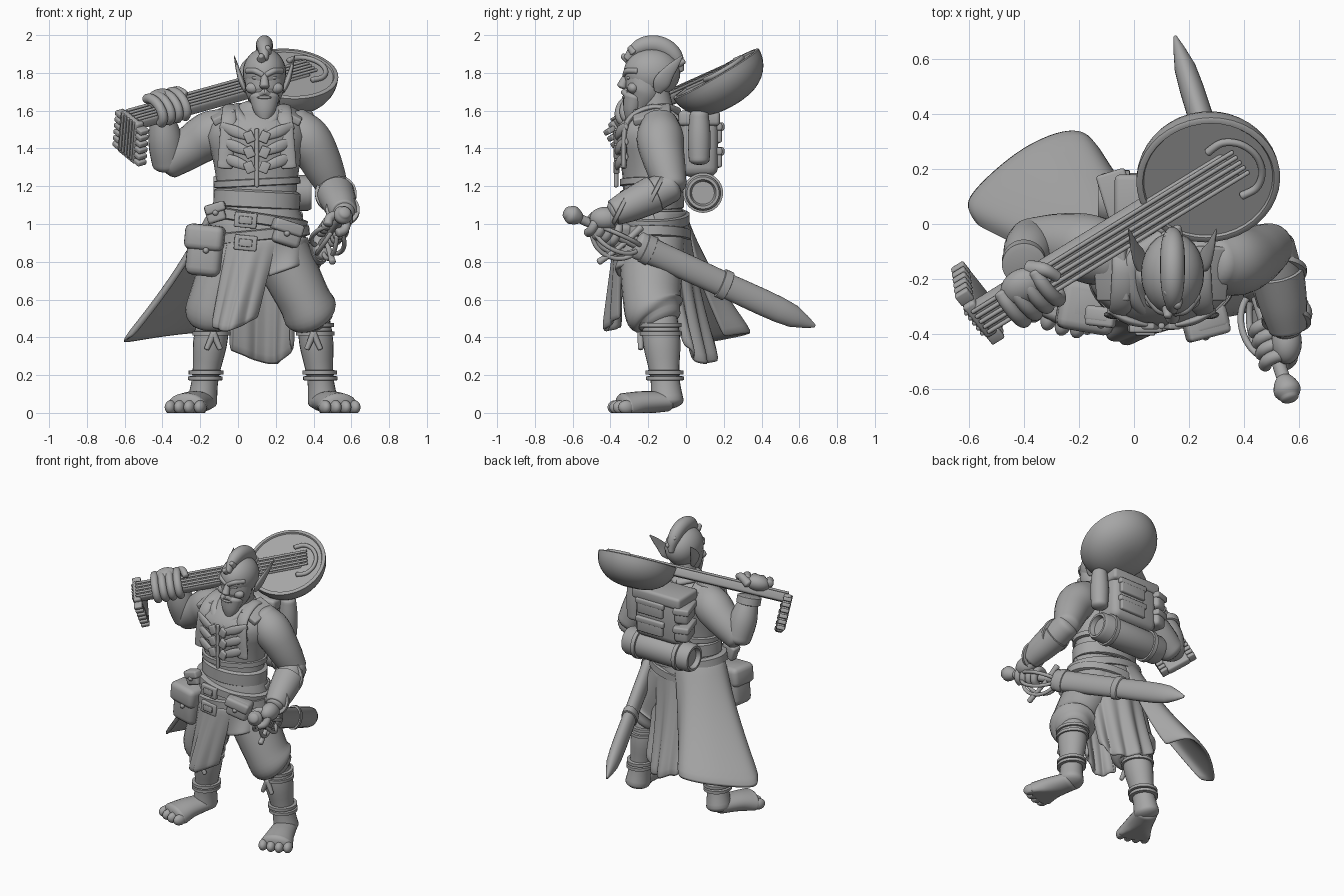
import bpy, bmesh, math
from mathutils import Vector, Matrix, Euler
if "Cube" in bpy.data.objects:
    bpy.data.objects.remove(bpy.data.objects["Cube"])
colour = (.38, .38, .38, 1)
grey = bpy.data.materials.new("stone_grey")
grey.use_nodes = True
grey.diffuse_color = colour
grey.node_tree.nodes["Principled BSDF"].inputs["Base Color"].default_value = colour
identity = Matrix.Identity(4)
X, Y, Z = (Vector(row) for row in Matrix.Identity(3))
SIDES = {"left": 1, "right": -1}

def finish(name, bm, matrix=identity, angle=40):
    bmesh.ops.recalc_face_normals(bm, faces=bm.faces)
    bm.transform(matrix)
    for vert in bm.verts:
        vert.co.z = max(vert.co.z, 0)
    mesh = bpy.data.meshes.new(name)
    bm.to_mesh(mesh)
    bm.free()
    obj = bpy.data.objects.new(name, mesh)
    bpy.context.collection.objects.link(obj)
    mesh.materials.append(grey)
    bpy.ops.object.select_all(action='DESELECT')
    obj.select_set(True)
    bpy.context.view_layer.objects.active = obj
    bpy.ops.object.shade_smooth_by_angle(angle=math.radians(angle))
    return obj

def curve(points, count):
    # evenly sampled smooth curve through a few points
    points = [Vector(p) for p in points]
    padded = [points[0], *points, points[-1]]
    samples = []
    for i in range(count + 1):
        u = i / count * (len(points) - 1)
        k = min(int(u), len(points) - 2)
        t = u - k
        a, b, c, d = padded[k:k + 4]
        samples.append(b + (c - a + (2 * a - 5 * b + 4 * c - d + (3 * (b - c) + d - a) * t) * t) * t / 2)
    return samples

def arc(centre, u, v, start, end, count=6):
    angles = [math.radians(start + (end - start) * i / count) for i in range(count + 1)]
    return [Vector(centre) + Vector(u) * math.cos(a) + Vector(v) * math.sin(a) for a in angles]

def bridge(bm, rings, closed=True):
    rows = [[bm.verts.new(p) for p in points] for points in rings]
    for a, b in zip(rows, rows[1:]):
        for i in range(0 if closed else 1, len(a)):
            bm.faces.new((a[i - 1], a[i], b[i], b[i - 1]))
    for row in (rows[0], rows[-1]) if closed else ():
        bm.faces.new(row)

def tube(name, path, radii, side=X, flat=1, cap=.5, matrix=identity):
    # rounded limb along a path, with radii spread evenly over its length
    count = 6 * len(path)
    spots = curve(path, count)
    widths = [w.x for w in curve([(r, 0) for r in (radii if len(radii) > 1 else radii * 2)], count)]
    sections = [(spots[i], (spots[min(i + 1, count)] - spots[max(i - 1, 0)]).normalized(), widths[i])
                for i in range(count + 1)]
    def rounded(section, sign):
        spot, along, r = section
        turns = [math.radians(a) for a in range(20, 90, 20)]
        return [(spot + along * sign * cap * r * min(1, flat) * math.sin(a), along, r * math.cos(a)) for a in turns]
    rings = []
    for spot, along, r in rounded(sections[0], -1)[::-1] + sections + rounded(sections[-1], 1):
        across = (side - along * side.dot(along)).normalized()
        rings.append(arc(spot, across * r, along.cross(across) * r * flat, 0, 360, 24)[:-1])
    bm = bmesh.new()
    bridge(bm, rings)
    finish(name, bm, matrix, 60)

def blob(name, centre, radii, matrix=identity, turn=0):
    bm = bmesh.new()
    bmesh.ops.create_uvsphere(bm, u_segments=24, v_segments=16, radius=1)
    finish(name, bm, matrix @ Matrix.LocRotScale(Vector(centre), Euler((0, 0, turn)), Vector(radii)), 80)

def box(name, centre, size, turn=(0, 0, 0), matrix=identity):
    # softened block, rounded in proportion to its thinnest side
    bm = bmesh.new()
    bmesh.ops.create_cube(bm, size=1)
    bm.transform(Matrix.Diagonal((*size, 1)))
    bmesh.ops.bevel(bm, geom=bm.edges[:], offset=min(size) / 4, segments=3, profile=.5, affect='EDGES')
    finish(name, bm, matrix @ Matrix.LocRotScale(Vector(centre), Euler(turn), None))

def lathe(name, profile, matrix=identity):
    bm = bmesh.new()
    bridge(bm, [arc(Z * z, X * r, Y * r, 0, 360, 40)[:-1] for r, z in profile])
    finish(name, bm, matrix)

def band(name, centre, radius, height, turn=(0, 0, 0), flat=1):
    # thick strap around a limb
    half, inner, outer = height / 2, radius - .01, radius + .01
    profile = [(inner, -half), (outer, -half * .8), (outer, half * .8), (inner, half)]
    lathe(name, profile, Matrix.LocRotScale(Vector(centre), Euler(turn), Vector((1, flat, 1))))

def sheet(name, top, bottom, fold=0, sag=0):
    # cloth hung between two curves
    rows, bm = [], bmesh.new()
    for t in (r / 8 for r in range(9)):
        row = [p.lerp(q, t) for p, q in zip(curve(top, 24), curve(bottom, 24))]
        rows.append([spot + (spot - body).to_2d().normalized().to_3d() * (
            fold * t * math.sin(i) - sag * math.sin(math.pi * t)) for i, spot in enumerate(row)])
    bridge(bm, rows, False)
    obj = finish(name, bm, identity, 80)
    solid = obj.modifiers.new("thickness", 'SOLIDIFY')
    solid.thickness, solid.offset = .025, 0
    obj.modifiers.new("smooth", 'SUBSURF').levels = 1

# torso, sash and belts
body = Vector((.1, -.18, 1))
tube("torso", [body - Z * .15, body + Z * .62], [.22, .26, .21, .23, .26, .1], flat=.72)
tube("neck", [(.13, -.14, 1.5), (.14, -.17, 1.7)], [.1, .08])
for name, lift, radius, height, tilt in (("sash", .13, .22, .1, .05), ("vest_hem", .22, .22, .04, -.05),
                                         ("upper_belt", .03, .26, .06, .15), ("lower_belt", -.06, .27, .06, -.1)):
    band(name, body + Z * lift, radius, height, (0, tilt, 0), .74)
for name, z in (("upper", 1.02), ("lower", .9)):
    box(name + "_buckle", (.04, -.38, z), (.12, .03, .08), (0, .1, 0))
    box(name + "_buckle_plate", (.04, -.395, z), (.07, .02, .04), (0, .1, 0))

# chest straps, collar and shoulder straps
def chest(offset, z):
    return body + Vector((offset, -.19 * math.sqrt(1 - (offset / .27) ** 2), z - body.z))
tube("vest_opening", [chest(0, 1.2), chest(0, 1.5)], [.012])
mid = Matrix.Translation((body.x, body.y, 1.5))
for side, s in SIDES.items():
    for row in range(3):
        ends = [chest(s * (.04 + step * .05), 1.3 + row * .08 + step * .02) for step in range(4)]
        tube(f"{side}_chest_strap_{row}", ends, [.02, .03, .02], side=Z, flat=.5)
        box(f"{side}_strap_buckle_{row}", ends[0], (.05, .03, .06), (0, s * .4, 0))
    tube(f"{side}_pack_strap", [(s * .17, -.15, -.2), (s * .15, -.13, .04), (s * .14, .02, .12), (s * .14, .15, .05)],
         [.04], flat=.4, matrix=mid)
    tube(f"{side}_collar", [(s * .03, -.16, 0), (s * .1, -.08, .08), (s * .1, .05, .12), (0, .13, .1)],
         [.03], flat=.7, matrix=mid)
    box(f"{side}_shoulder_pad", (s * .18, 0, .08), (.13, .2, .04), (.2, s * .45, 0), mid)

# head
head = Matrix.Translation((.14, -.18, 1.8))
blob("skull", (0, 0, 0), (.115, .15, .13), head)
tube("jaw", [(0, -.04, 0), (0, -.04, -.1), (0, -.07, -.18)], [.1, .1, .06], matrix=head)
tube("beard", [(0, -.09, -.13), (0, -.12, -.26)], [.08, .06, .02], flat=.8, matrix=head)
tube("nose", [(0, -.13, 0), (0, -.16, -.07)], [.014, .026], matrix=head)
blob("mouth", (0, -.14, -.13), (.04, .02, .01), head)
for side, s in SIDES.items():
    tube(f"{side}_moustache", [(0, -.15, -.1), (s * .06, -.11, -.14)], [.016, .01], matrix=head, side=Z)
    tube(f"{side}_brow", [(s * .01, -.14, -.01), (s * .05, -.13, .01), (s * .09, -.08, .01)], [.016], Z, matrix=head)
    blob(f"{side}_eye", (s * .045, -.12, -.025), (.02, .014, .012), head)
    blob(f"{side}_cheek", (s * .06, -.1, -.08), (.04, .03, .03), head)
    tube(f"{side}_ear", [(s * .1, .03, -.1), (s * .13, .07, -.02), (s * .16, .16, .09)], [.02, .045, .03, .005],
         side=Y, flat=.35, matrix=head)
tube("mohawk", arc((0, 0, 0), Y * .15, Z * .15, 5, 150), [.02, .04, .045, .04, .02], flat=1.1, matrix=head)
for i in range(8):
    root = arc((.015 * (-1) ** i, 0, 0), Y * .15, Z * .15, 20, 150, 7)[i]
    tube(f"mohawk_tuft_{i}", [root, root * 1.2], [.024, .014], matrix=head)

# arms
left_elbow, left_wrist = Vector((.5, -.08, 1.2)), Vector((.56, -.38, 1.06))
right_elbow, right_wrist = Vector((-.37, -.06, 1.32)), Vector((-.4, -.14, 1.57))
tube("left_upper_arm", [(.29, -.14, 1.53), (.4, -.13, 1.4), left_elbow], [.1, .125, .11, .085])
tube("right_upper_arm", [(-.06, -.13, 1.52), (-.2, -.08, 1.44), right_elbow], [.1, .125, .11, .085], side=Y)
tube("left_forearm", [left_elbow, left_wrist], [.085, .09, .06])
tube("right_forearm", [right_elbow, right_wrist], [.085, .09, .06])
tube("left_bracer", [left_elbow.lerp(left_wrist, .3), left_wrist], [.1, .09, .07], cap=.1)
band("right_cuff", right_wrist, .07, .06, (.3, 0, 0))
for name, t, radius in (("upper", .3, .1), ("lower", .9, .08)):
    band(name + "_bracer_rim", left_elbow.lerp(left_wrist, t), radius, .025, (1.1, 0, 0))

# legs, wraps and bare feet
joints = {"left": [(.2, -.18, .9), (.35, -.18, .6), (.4, -.14, .5), (.45, -.1, .06), (.53, -.32, .03)],
          "right": [(0, -.18, .9), (-.12, -.18, .6), (-.13, -.14, .5), (-.19, -.1, .06), (-.27, -.32, .03)]}
for side, points in joints.items():
    hip, knee, calf, ankle, toe = (Vector(p) for p in points)
    tube(f"{side}_trouser_leg", [hip, knee, calf], [.16, .15, .14, .145, .11], flat=1.1)
    tube(f"{side}_shin", [calf, ankle], [.085, .09, .07, .08], flat=1.1)
    for i, t in enumerate((.08, .18, .65, .72)):
        band(f"{side}_wrap_{i}", calf.lerp(ankle, t), .095 - .02 * t, .025, flat=1.1)
    knot = calf - Y * .1 - Z * .08
    for s in SIDES.values():
        tube(f"{side}_wrap_tie_{s}", [knot, knot + X * s * .035 - Z * .08], [.018, .014])
    along = (toe - ankle).to_2d().normalized().to_3d()
    across = Z.cross(along)
    tube(f"{side}_foot", [ankle, ankle.lerp(toe, .6) + Z * .01, toe], [.075, .09, .11], side=across, flat=.7)
    for k in range(4):
        spot = toe + across * (k - 1.5) * .055 + along * (.04 - .01 * abs(k - 1.5))
        blob(f"{side}_toe_{k}", spot, (.03, .045, .037), turn=math.atan2(-along.x, along.y))

# coat tails and front cloth, hung from the waist
def waist(start, end, z=1.07, radius=.24):
    return arc((body.x, body.y, z), Y * radius * .72, -X * radius, start, end)
sheet("coat_tail", waist(110, 0), [(-.57, 0, .4), (-.6, .1, .37), (-.4, .28, .4), (-.2, .34, .42), (-.1, .2, .4)], sag=.03)
sheet("coat_side_tail", waist(40, -90), [(-.04, .14, .33), (.1, .15, .27), (.22, .07, .26), (.3, 0, .36)], .02, .02)
sheet("front_flap", waist(145, 205, .93, .26), [(-.13, -.34, .45), (-.05, -.43, .43), (.1, -.36, .5)], .01)
sheet("hip_cloth", waist(200, 280, .93, .26), [(.16, -.35, .72), (.3, -.35, .77), (.4, -.1, .8)])

# pouches
for name, centre, size, tilt in (("large_pouch", Vector((-.17, -.29, .86)), Vector((.19, .17, .27)), .1),
                                 ("left_pouch", Vector((.26, -.35, .95)), Vector((.15, .1, .13)), .3),
                                 ("side_pouch", Vector((-.12, -.33, 1.06)), Vector((.1, .06, .1)), -.3)):
    turn = (0, tilt, centre.x)
    box(name, centre, size, turn)
    box(name + "_flap", centre + Z * size.z / 4 - Y * .01, (size.x * 1.1, size.y * 1.1, size.z / 2), turn)
    blob(name + "_button", centre - Y * size.y * .57, (.016, .016, .016))

# backpack and bedroll
pack = Matrix.Translation((.12, .07, 1.42))
box("backpack", (0, 0, 0), (.36, .2, .34), matrix=pack)
box("backpack_lid", (0, 0, .14), (.38, .22, .08), matrix=pack)
for name, z in (("upper", .06), ("lower", -.07)):
    for part, spot, size, turn in (("side", Vector((-.18, .03, z)), Vector((.1, .17, .11)), (0, 0, .3)),
                                   ("back", Vector((.04, .1, z)), Vector((.2, .04, .1)), (0, 0, 0))):
        box(f"{name}_{part}_pocket", spot, size, turn, pack)
        box(f"{name}_{part}_pocket_lid", spot + Z * .035, size * 1.1 - Z * size.z * .7, turn, pack)
tube("left_flask", [(.23, 0, -.08), (.23, 0, .16)], [.055, .06, .05], matrix=pack)
roll = Matrix.Translation((.13, .09, 1.165)) @ Matrix.Rotation(math.pi / 2, 4, 'Y')
half_roll = [(.02, .23), (.06, .23), (.07, .26), (.085, .26), (.095, .24)]
lathe("bedroll", half_roll + [(r, -z) for r, z in reversed(half_roll)], roll)
for side, s in SIDES.items():
    band(f"{side}_bedroll_strap", roll @ (Z * s * .16), .096, .035, (0, math.pi / 2, 0))

# sword, built along its own line from pommel to tip
pommel, tip = Vector((.565, -.63, 1.06)), Vector((.15, .68, .46))
aim = (tip - pommel).normalized()
beside = aim.cross(Z).normalized()
above = beside.cross(aim)
tube("sword_pommel", [pommel, pommel.lerp(tip, .06)], [.035, .05, .04, .02])
tube("sword_grip", [pommel, pommel.lerp(tip, .3)], [.025])
tube("scabbard", [pommel.lerp(tip, .29), tip], [.075, .07, .07, .068, .07, .06, .01], side=Z, flat=.65)
for name, t in (("throat", .31), ("middle", .62)):
    tube(f"scabbard_{name}_ring", [pommel.lerp(tip, t), pommel.lerp(tip, t + .03)], [.08], side=Z, flat=.65, cap=.1)
for i in range(5):
    lean = math.radians(45 * i - 180)
    outward = beside * math.cos(lean) * .09 + above * math.sin(lean) * .12
    tube(f"guard_bar_{i}", arc(pommel.lerp(tip, .2), aim * .14, outward, 0, 150), [.012], side=aim.cross(outward))
tube("guard_quillon", [(.5, -.46, .8), (.48, -.36, .87), (.45, -.24, .98)], [.018, .014, .02])
blob("left_palm", (.555, -.43, 1.03), (.055, .08, .06))
for k in range(4):
    knuckle = pommel.lerp(tip, .1 + .03 * k)
    tube(f"left_finger_{k}", arc(knuckle, beside * .05, above * .05, -90, 180), [.024], side=aim)

# stringed instrument in its own frame: x along the neck, z out of its face
neck_way = Vector((.83, .51, .23)).normalized()
face_side = Vector((.07, -.5, .86)).cross(neck_way).normalized()
axes = Matrix((neck_way, face_side, neck_way.cross(face_side))).transposed()
lute = Matrix.Translation((.27, .16, 1.795)) @ axes.to_4x4()
hull = [(.262 * math.cos(a) ** .8, -.19 * math.sin(a)) for a in (math.pi * k / 20 for k in range(10))]
lathe("instrument_bowl", [(.01, -.005), (.235, -.005), (.24, .005), (.256, .005)] + hull, lute)
box("instrument_neck", (-.45, 0, -.02), (1.1, .125, .06), matrix=lute)
box("headstock", (-1, 0, -.12), (.05, .16, .25), matrix=lute)
tube("string_bridge", arc((.1, -.01, .01), Y * .12, X * .1, -20, 200), [.015, .013, .013, .015], side=Z, matrix=lute)
for k in range(5):
    y = (k - 2) * .026
    tube(f"string_{k}", [(-1, y, .014), (.14, y, .014)], [.008], side=Y, matrix=lute)
    tube(f"head_string_{k}", [(-1.025, y, 0), (-1.025, y, -.22)], [.008], matrix=lute)
for side, s in SIDES.items():
    for k in range(6):
        box(f"{side}_peg_{k}", (-1, s * .1, -.03 - k * .038), (.055, .05, .028), matrix=lute)

# right hand wrapped over the neck
blob("right_palm", (-.79, .04, .03), (.085, .07, .055), lute)
for k in range(4):
    tube(f"right_finger_{k}", arc((k * .05 - .865, 0, 0), Y * .09, Z * .065, 40, 210), [.026], matrix=lute)
tube("right_thumb", [(-.73, .08, .01), (-.68, .06, .045), (-.66, .01, .045)], [.03, .02], side=Z, matrix=lute)
